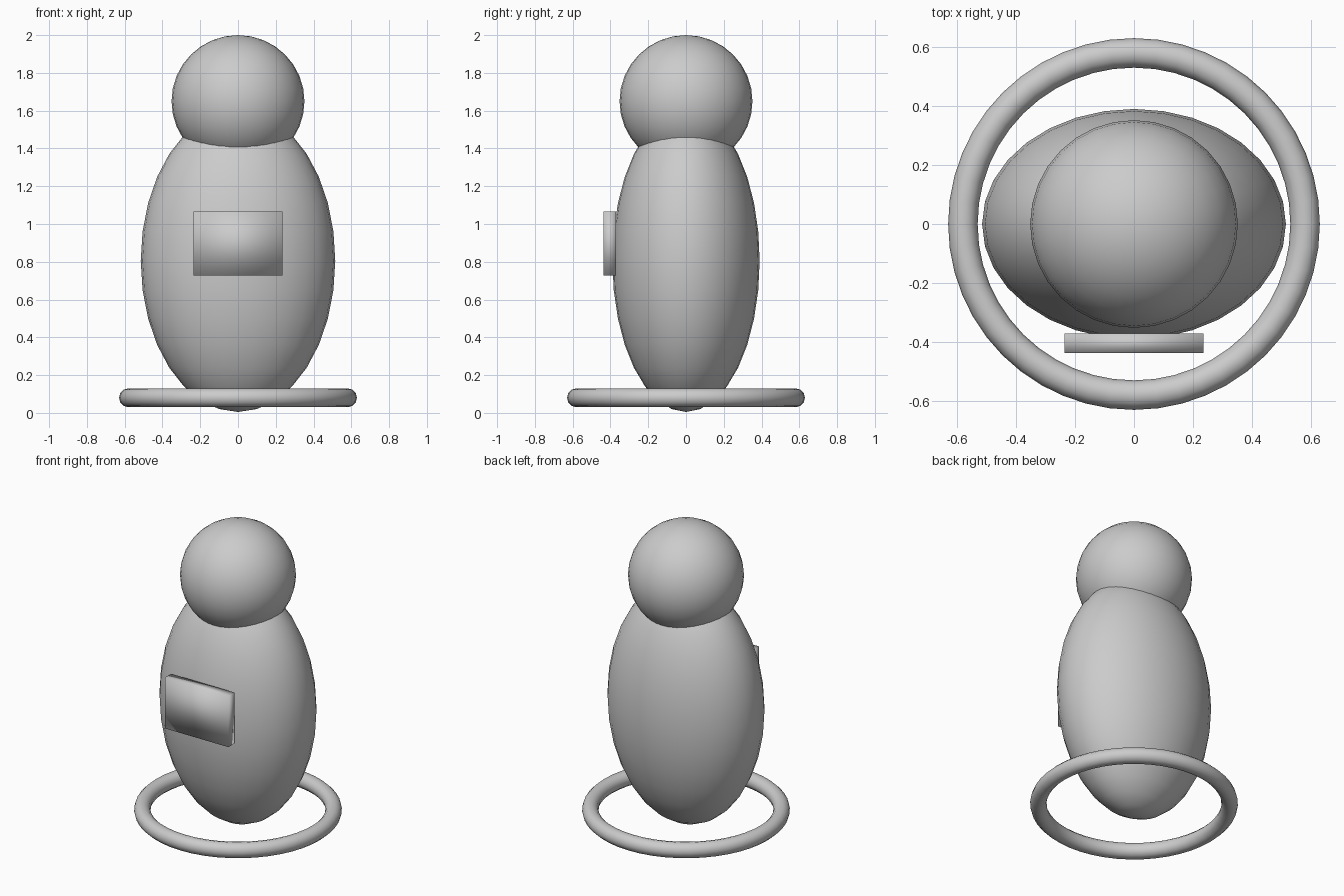
import bpy

if "Cube" in bpy.data.objects:
    bpy.data.objects.remove(bpy.data.objects["Cube"])


def finish(name, scale=(1, 1, 1)):
    """Name, scale and smooth the primitive that was just added."""
    ob = bpy.context.object
    ob.name = name
    ob.scale = scale
    bpy.ops.object.transform_apply(location=False, rotation=False, scale=True)
    bpy.ops.object.shade_smooth()
    return ob


def ellipsoid(name, z, radii):
    bpy.ops.mesh.primitive_uv_sphere_add(segments=32, ring_count=16, radius=1, location=(0, 0, z))
    return finish(name, radii)


# Egg-shaped body and round head
ellipsoid("body", 0.805, (0.515, 0.39, 0.80))
ellipsoid("head", 1.65, (0.352, 0.352, 0.35))

# Ring around the foot of the body
bpy.ops.mesh.primitive_torus_add(major_radius=0.58, minor_radius=0.05,
                                 major_segments=48, minor_segments=12,
                                 location=(0, 0, 0.08))
finish("base_ring")

# Chest plate: a thin box with softly shaded corners
bpy.ops.mesh.primitive_cube_add(size=1, location=(0, -0.404, 0.897))
finish("chest_plate", (0.47, 0.066, 0.34))
